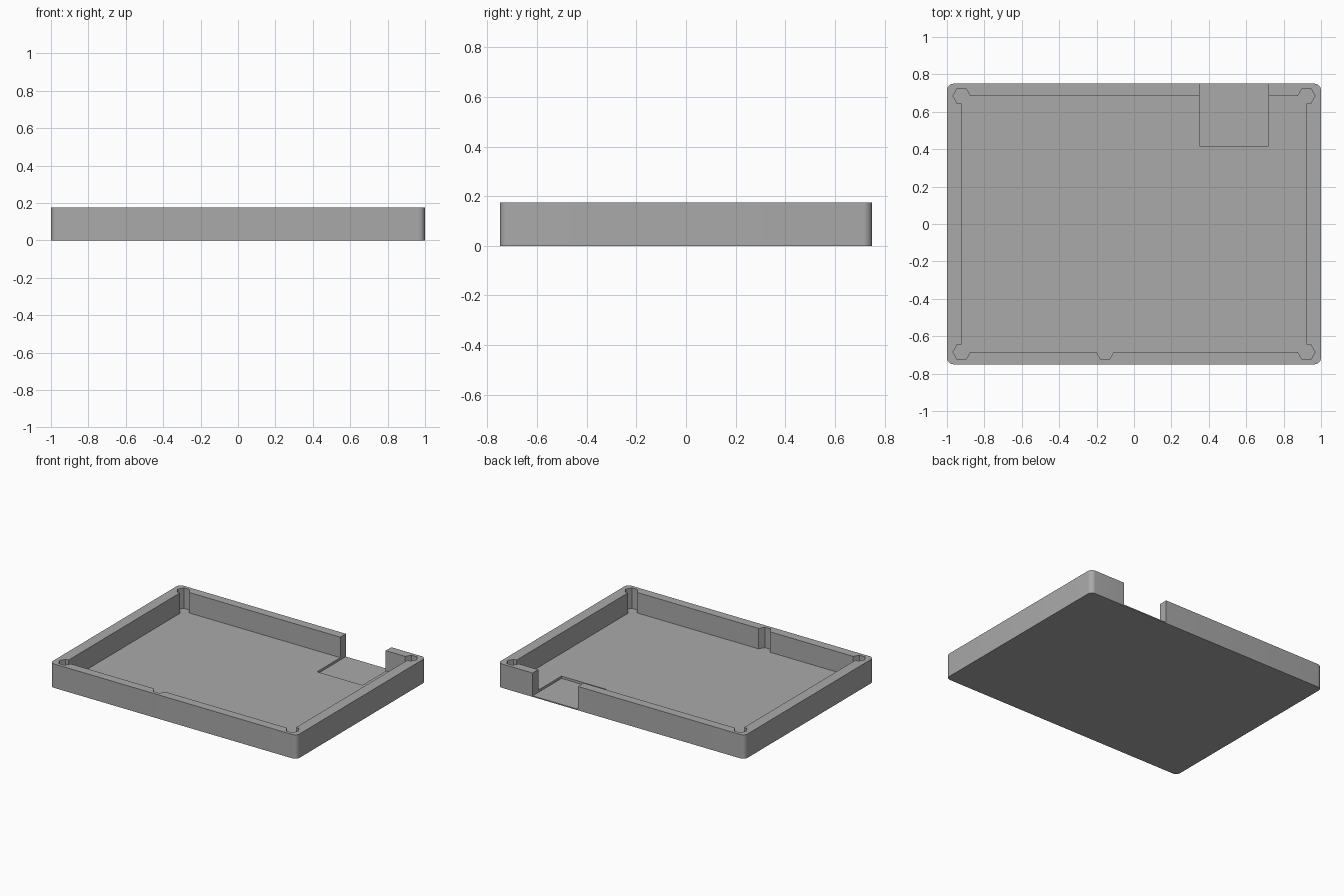
import bpy, math

cube = bpy.data.objects.get("Cube")
if cube:
    bpy.data.objects.remove(cube, do_unlink=True)

HEIGHT, FLOOR, SLOT_FLOOR = 0.175, 0.025, 0.008
WALL_X, WALL_Y = 0.922, 0.685
CORNER_R = 0.035

grey = bpy.data.materials.new("plain grey")
grey.use_nodes = True
colour = (0.4, 0.4, 0.4, 1)
grey.diffuse_color = colour
grey.node_tree.nodes["Principled BSDF"].inputs["Base Color"].default_value = colour


def prism(name, outline, z0, z1):
    """Extrude a counter-clockwise outline from z0 to z1."""
    n = len(outline)
    verts = [(x, y, z) for z in (z0, z1) for x, y in outline]
    faces = [tuple(reversed(range(n))), tuple(range(n, 2 * n))]
    faces += [(i, (i + 1) % n, n + (i + 1) % n, n + i) for i in range(n)]
    mesh = bpy.data.meshes.new(name)
    mesh.from_pydata(verts, [], faces)
    mesh.materials.append(grey)
    obj = bpy.data.objects.new(name, mesh)
    bpy.context.collection.objects.link(obj)
    return obj


def rectangle(x0, x1, y0, y1):
    return [(x0, y0), (x1, y0), (x1, y1), (x0, y1)]


def arc(cx, cy, r, start, sweep, steps):
    angles = [math.radians(start + sweep * i / steps) for i in range(steps + 1)]
    return [(cx + r * math.cos(a), cy + r * math.sin(a)) for a in angles]


# Outer block with rounded vertical corners
outline = []
for k, (sx, sy) in enumerate([(1, 1), (-1, 1), (-1, -1), (1, -1)]):
    outline += arc(sx * (1 - CORNER_R), sy * (0.75 - CORNER_R), CORNER_R, 90 * k, 90, 8)
tray = prism("tray", outline, 0, HEIGHT)

# Main cavity, and the deeper slot that opens through the back wall
cutters = [
    prism("cavity_cutter", rectangle(-WALL_X, WALL_X, -WALL_Y, WALL_Y), FLOOR, 0.3),
    prism("slot_cutter", rectangle(0.35, 0.718, 0.416, 0.9), SLOT_FLOOR, 0.3),
]

# Hexagonal pockets in the corners and one in the front wall
pockets = [(sx * WALL_X, sy * WALL_Y) for sx in (-1, 1) for sy in (-1, 1)]
pockets.append((-0.155, -WALL_Y))
for x, y in pockets:
    cutters.append(prism("pocket_cutter", arc(x, y, 0.046, 0, 300, 5), FLOOR, 0.3))

# Cut everything out of the block
bpy.context.view_layer.objects.active = tray
for cutter in cutters:
    cutter.hide_render = True
    cut = tray.modifiers.new(cutter.name, "BOOLEAN")
    cut.operation, cut.solver, cut.object = "DIFFERENCE", "EXACT", cutter
    bpy.ops.object.modifier_apply(modifier=cut.name)
    bpy.data.objects.remove(cutter, do_unlink=True)

# Smooth the rounded corners, keep the other edges sharp
bpy.ops.object.select_all(action="DESELECT")
tray.select_set(True)
bpy.ops.object.shade_smooth_by_angle(angle=math.radians(30))
